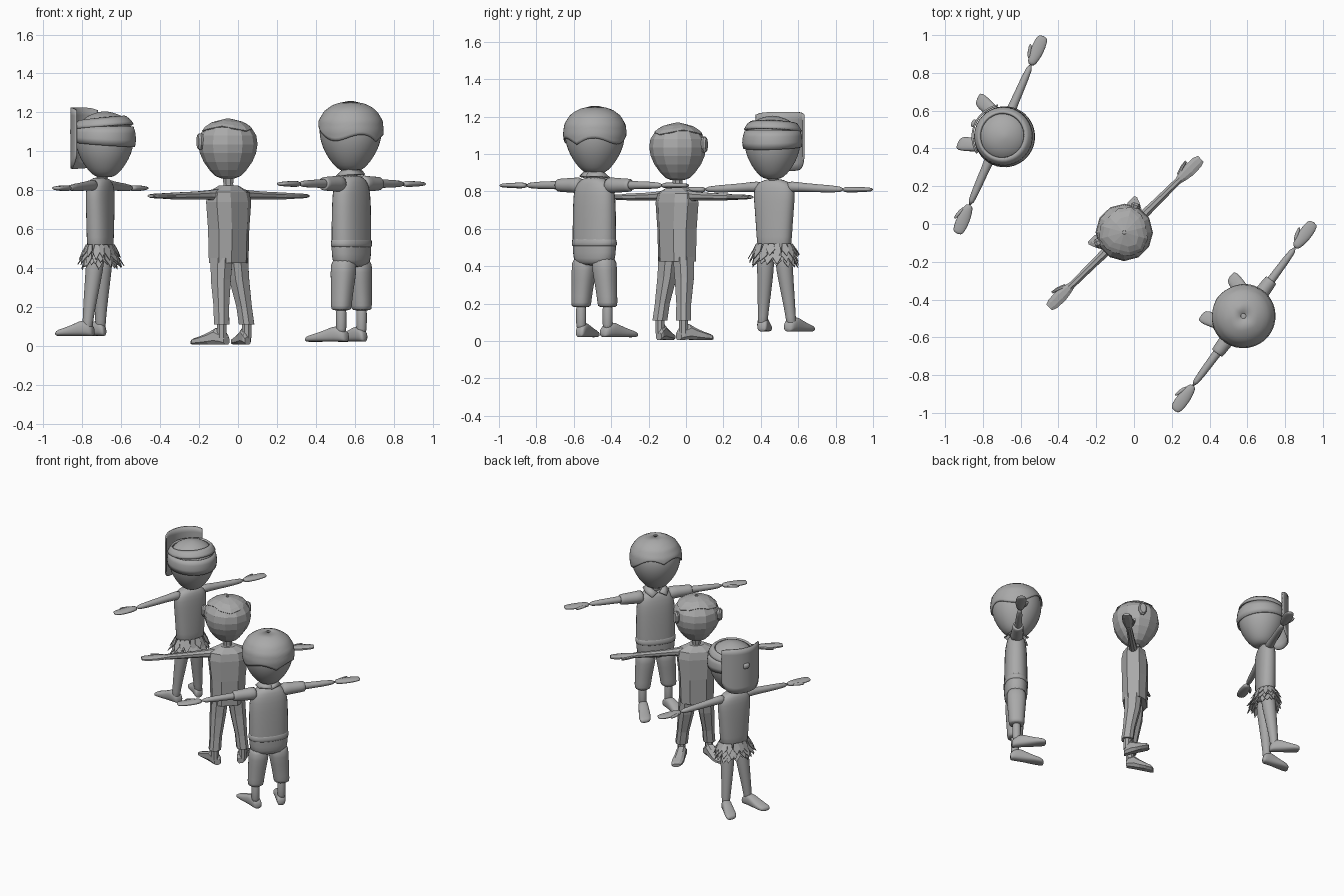
import bpy, bmesh, math, random
from mathutils import Vector, Matrix

if "Cube" in bpy.data.objects:
    bpy.data.objects.remove(bpy.data.objects["Cube"])

random.seed(4)
X, Y, Z = Vector((1, 0, 0)), Vector((0, 1, 0)), Vector((0, 0, 1))
grey = bpy.data.materials.new("plain grey")
grey.diffuse_color = (0.4, 0.4, 0.4, 1)
grey.use_nodes = True
grey.node_tree.nodes["Principled BSDF"].inputs["Base Color"].default_value = grey.diffuse_color

# placement and style of the figure being built
place = Matrix.Identity(4)
smooth = True


def finish(name, bm, subdivide=False, thick=0):
    bmesh.ops.recalc_face_normals(bm, faces=bm.faces)
    me = bpy.data.meshes.new(name)
    bm.to_mesh(me)
    bm.free()
    me.materials.append(grey)
    ob = bpy.data.objects.new(name, me)
    bpy.context.collection.objects.link(ob)
    ob.matrix_world = place
    if smooth:
        for p in me.polygons:
            p.use_smooth = True
    if thick:
        m = ob.modifiers.new("thickness", 'SOLIDIFY')
        m.thickness, m.offset = thick, 0
    if subdivide and smooth:
        m = ob.modifiers.new("rounding", 'SUBSURF')
        m.levels = m.render_levels = 1
    return ob


def loft(name, rings, A, B, n=None, square=1.0):
    """Skin elliptical rings (position, half size along A, half size along B)."""
    n = n or (14 if smooth else 8)
    bm = bmesh.new()
    loops = []
    for pos, a, b in rings:
        loop = []
        for i in range(n):
            t = 2 * math.pi * (i + 0.5) / n
            c, s = math.cos(t), math.sin(t)
            c = math.copysign(abs(c) ** square, c)
            s = math.copysign(abs(s) ** square, s)
            loop.append(bm.verts.new(Vector(pos) + A * a * c + B * b * s))
        loops.append(loop)
    for lo, hi in zip(loops, loops[1:]):
        for i in range(n):
            j = (i + 1) % n
            bm.faces.new((lo[i], lo[j], hi[j], hi[i]))
    bm.faces.new(loops[0])
    bm.faces.new(loops[-1])
    return finish(name, bm, True)


def shell(name, cy, radius, zlo, zhi, arc=math.pi, n=40, rows=6, thick=0.008):
    """Curved sheet around the head; angle 0 is the front."""
    bm = bmesh.new()
    grid = []
    for i in range(n + 1):
        f = -arc + 2 * arc * i / n
        col = []
        for k in range(rows + 1):
            z = zlo(f) + (zhi(f) - zlo(f)) * k / rows
            r = radius(z)
            col.append(bm.verts.new((r * math.sin(f), cy - r * math.cos(f), z)))
        grid.append(col)
    for a, b in zip(grid, grid[1:]):
        for k in range(rows):
            bm.faces.new((a[k], b[k], b[k + 1], a[k + 1]))
    bmesh.ops.remove_doubles(bm, verts=bm.verts, dist=0.0005)
    return finish(name, bm, False, thick)


# head outline as (fraction of height, fraction of width)
EGG = [(0, .22), (.04, .42), (.14, .62), (.28, .82), (.43, .95), (.58, 1.0),
       (.73, .96), (.86, .79), (.94, .55), (.985, .27), (1, .04)]


def egg_radius(z, chin, top, r):
    t = min(max((z - chin) / (top - chin), 0), 1)
    for (a, ra), (b, rb) in zip(EGG, EGG[1:]):
        if t <= b:
            return r * (ra + (rb - ra) * (t - a) / (b - a))
    return 0


def head(prefix, chin, top, r, cy, neck_z):
    rings = [((0, cy, chin + t * (top - chin)), k * r, k * r) for t, k in EGG]
    loft(prefix + " head", rings, X, Y, 24 if smooth else 12)
    loft(prefix + " neck", [((0, 0, neck_z), .035, .035), ((0, cy * .5, neck_z + .03), .027, .027),
                            ((0, cy, chin + .03), .032, .032)], X, Y)


def torso(prefix, rings, square):
    loft(prefix + " torso", [((0, 0, z), w, d) for z, w, d in rings], X, Y, None, square)


def arm(prefix, side, s, z, zt, start, wrist, tip, r):
    L = tip - wrist
    mid = (start + wrist) / 2
    loft(f"{prefix} {side} arm", [((s * start, 0, z), r * 1.3, r * 1.3), ((s * (start + .06), 0, z), r, r),
         ((s * mid, 0, (z + zt) / 2), r * .85, r * .85), ((s * (wrist + .02), 0, zt), r * .75, r * .7)], Y, Z)
    loft(f"{prefix} {side} hand", [((s * (wrist + L * t), 0, zt), a, b) for t, a, b in
         ((0, .019, .015), (.25, .030, .016), (.5, .037, .015), (.85, .034, .012), (1, .023, .009))], Y, Z)
    loft(f"{prefix} {side} thumb", [((s * (wrist + L * t), y, zt), a, .01) for t, y, a in
         ((.15, -.018, .014), (.4, -.036, .012), (.62, -.045, .007))], Y, Z, 8)


def foot(prefix, side, s, z0, ankle, tip):
    rings = []
    (ax, ay), (tx, ty) = ankle, tip
    for t, w, h in ((-.24, .022, .04), (-.15, .031, .065), (.1, .034, .088), (.35, .036, .066),
                    (.65, .041, .046), (.9, .039, .034), (1, .026, .022)):
        rings.append(((s * (ax + (tx - ax) * t), ay + (ty - ay) * t, z0 + h / 2), w, h / 2))
    loft(f"{prefix} {side} foot", rings, X, Z, None, .75)


def leg(name, s, pts, square=1.0):
    loft(name, [((s * x, y, z), r, r) for x, y, z, r in pts], X, Y, None, square)


def set_figure(cx, cy, fx, fy, is_smooth):
    global place, smooth
    place = Matrix.Translation((cx, cy, 0)) @ Matrix.Rotation(math.atan2(fx, -fy), 4, 'Z')
    smooth = is_smooth


SIDES = (("left", 1), ("right", -1))

# ---- masked figure with leaf skirt ----
set_figure(-.708, .472, -.916, .40, True)
P = "masked figure"
head(P, .865, 1.205, .153, .025, .84)
torso(P, [(.45, .095, .06), (.55, .10, .06), (.7, .112, .062), (.8, .122, .06),
          (.84, .105, .052), (.868, .045, .036)], .85)
for side, s in SIDES:
    arm(P, side, s, .825, .81, .07, .40, .572, .026)
    leg(f"{P} {side} leg", s, [(.05, 0, .50, .052), (.055, -.01, .38, .046), (.07, -.025, .24, .036),
                               (.082, -.035, .12, .027), (.085, -.035, .08, .028)])
    foot(P, side, s, .05, (.085, -.04), (.13, -.19))

# curved face mask with nose and brow slit
mask_r = lambda z: .170
shell(P + " mask", .025, mask_r, lambda f: .91 + .07 * abs(f / .95) ** 5,
      lambda f: 1.225 - .015 * abs(f / .95) ** 5, .95, 28, 8, .010)
loft(P + " mask nose", [((0, -.14, 1.10), .026, .022), ((0, -.168, 1.10), .024, .02)], X, Z, 8, .4)
# head wraps
wrap = lambda z: egg_radius(z, .865, 1.205, .153) + .009
shell(P + " upper wrap", .025, wrap, lambda f: 1.125 - .012 * math.cos(f),
      lambda f: 1.165 - .012 * math.cos(f), rows=3, thick=.014)
shell(P + " lower wrap", .025, lambda z: wrap(z) - .004, lambda f: 1.035 + .012 * math.cos(f),
      lambda f: 1.125, rows=3)

# leaf skirt, three rows of pointed leaves
bm = bmesh.new()
for top, drop, grow, count in ((.52, .07, .035, 18), (.49, .075, .04, 18), (.46, .055, .025, 16)):
    for i in range(count):
        a = 2 * math.pi * (i + random.random() * .5) / count
        da = math.pi / count * 1.15
        g = grow + random.uniform(-.01, .012)
        zt = top - drop - random.uniform(-.012, .015)

        def pt(ang, out, z):
            return bm.verts.new(((.102 + out) * math.sin(ang), -(.066 + out) * math.cos(ang), z))
        bm.faces.new((pt(a - da * .7, 0, top), pt(a - da, g * .5, (top + zt) / 2), pt(a, g, zt),
                      pt(a + da, g * .5, (top + zt) / 2), pt(a + da * .7, 0, top)))
smooth = False
finish(P + " leaf skirt", bm, False, .004)

# ---- low-poly figure in the middle ----
set_figure(-.048, -.048, -.70, .714, False)
P = "low-poly figure"
head(P, .86, 1.163, .152, -.005, .80)
torso(P, [(.425, .113, .08), (.6, .117, .085), (.74, .132, .085), (.79, .122, .075),
          (.825, .05, .042)], .8)
for side, s in SIDES:
    arm(P, side, s, .775, .77, .08, .39, .562, .026)
    leg(f"{P} {side} trouser leg", s, [(.055, .005, .45, .057), (.066, .01, .34, .052),
                                       (.082, .03, .2, .04), (.09, .04, .11, .04)], .8)
    leg(f"{P} {side} ankle", s, [(.09, .04, .13, .026), (.09, .04, .04, .026)])
    foot(P, side, s, .005, (.09, .03), (.148, -.105))
    # ears
    ex, ey = s * math.sin(1.15), -math.cos(1.15)
    out = Vector((ex, ey, 0))
    tan = Vector((-ey, ex, 0))
    c = Vector((0, 0, 1.05))
    loft(f"{P} {side} ear", [(c + out * .13, .022, .035), (c + out * .158, .028, .046),
                             (c + out * .170, .02, .036)], tan, Z, 8)
shell(P + " hair", -.005, lambda z: egg_radius(z, .86, 1.163, .152) + .004,
      lambda f: 1.115 + .012 * math.cos(3 * f), lambda f: 1.165, n=12, rows=3, thick=.006)

# ---- tall figure with collared shirt ----
set_figure(.583, -.49, -.804, .595, True)
P = "tall figure"
head(P, .895, 1.255, .164, -.005, .86)
torso(P, [(.40, .105, .065), (.44, .127, .077), (.50, .133, .078), (.65, .132, .076), (.79, .130, .073),
          (.845, .11, .06), (.88, .05, .045)], .85)
loft(P + " shirt hem", [((0, 0, .505), .131, .077), ((0, 0, .51), .138, .082),
                        ((0, 0, .54), .136, .080), ((0, 0, .56), .130, .075)], X, Y, None, .85)
for side, s in SIDES:
    arm(P, side, s, .835, .832, .09, .45, .622, .026)
    loft(f"{P} {side} sleeve", [((s * x, 0, .833), r, r) for x, r in
                                ((.08, .05), (.13, .04), (.235, .037), (.243, .033), (.24, .02))], Y, Z)
    leg(f"{P} {side} trouser leg", s, [(.064, 0, .46, .066), (.068, 0, .38, .066), (.08, 0, .28, .056),
                                       (.088, 0, .195, .052), (.088, 0, .18, .05)], .85)
    leg(f"{P} {side} ankle", s, [(.088, 0, .22, .03), (.088, 0, .12, .027), (.088, 0, .05, .028)])
    foot(P, side, s, .02, (.088, -.01), (.13, -.188))
    # collar flaps, open at the front
    bm = bmesh.new()
    vs = [bm.verts.new((s * x, y, z)) for x, y, z in
          ((0, .05, .905), (.045, .02, .91), (.04, -.03, .90), (.005, -.06, .875),
           (.05, -.08, .855), (.078, -.03, .873), (.075, .03, .88), (0, .075, .88))]
    for q in ((0, 1, 6, 7), (1, 2, 5, 6), (2, 3, 4, 5)):
        bm.faces.new([vs[i] for i in q])
    finish(f"{P} {side} collar", bm, False, .008)
# wavy-edged hair cap
shell(P + " hair", -.005, lambda z: egg_radius(z, .895, 1.255, .164) + .004,
      lambda f: 1.085 + .035 * math.cos(f) + .03 * math.sin(3 * abs(f)), lambda f: 1.2545,
      n=48, rows=12, thick=.006)
